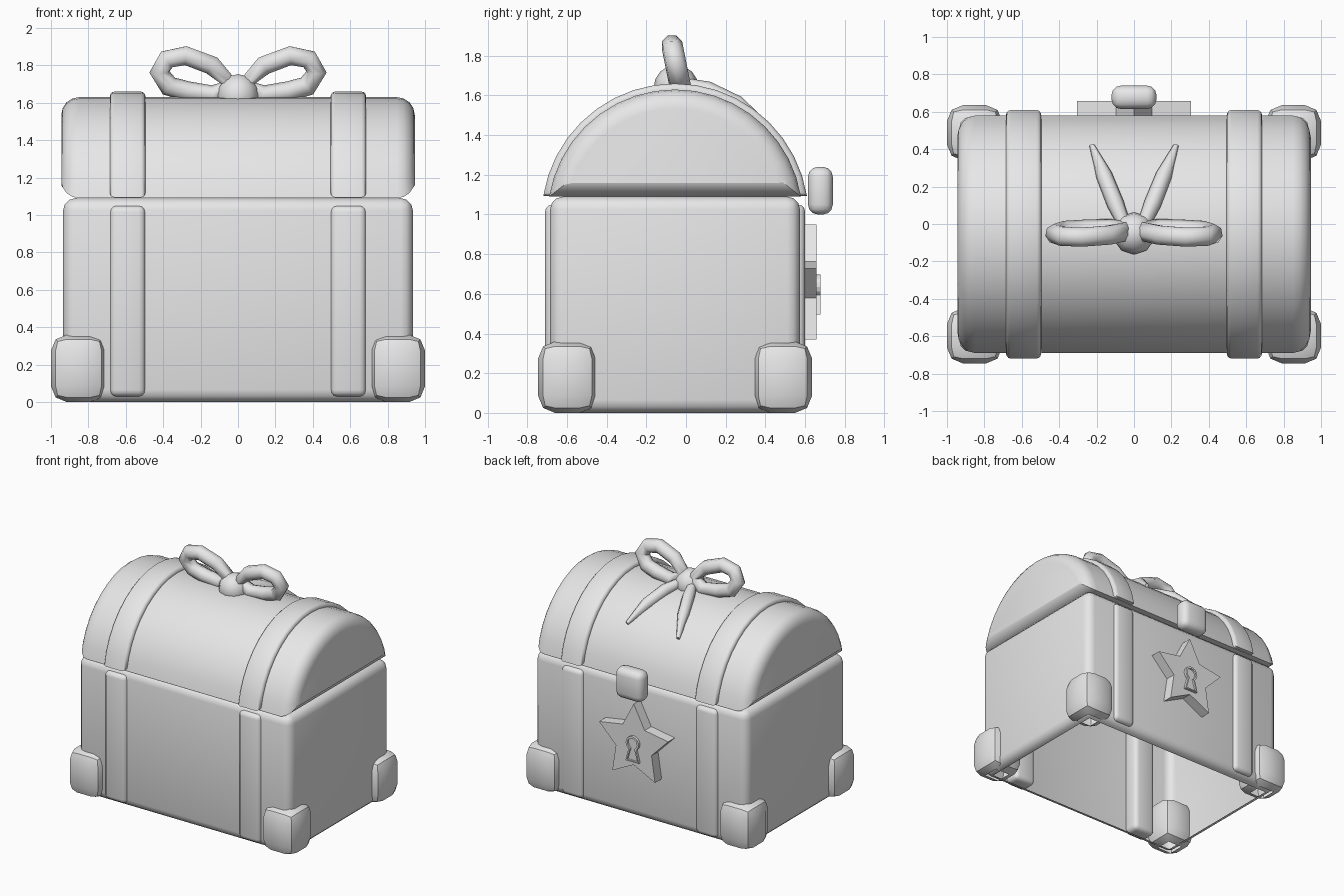
import bpy, bmesh, math
from mathutils import Vector

cube = bpy.data.objects.get("Cube")
if cube:
    bpy.data.objects.remove(cube, do_unlink=True)

grey = bpy.data.materials.new("light grey")
grey.use_nodes = True
grey.diffuse_color = (0.8, 0.8, 0.8, 1)
grey.node_tree.nodes["Principled BSDF"].inputs["Base Color"].default_value = (0.8, 0.8, 0.8, 1)

MID_Y = -0.055      # depth centre of the chest
ARC_Z = 0.987       # centre height of the lid arc
LID_Z = 1.09


def add_object(name, mesh, angle=40):
    mesh.materials.clear()
    mesh.materials.append(grey)
    obj = bpy.data.objects.new(name, mesh)
    bpy.context.collection.objects.link(obj)
    bpy.ops.object.select_all(action="DESELECT")
    obj.select_set(True)
    bpy.context.view_layer.objects.active = obj
    bpy.ops.object.shade_smooth_by_angle(angle=math.radians(angle))
    return obj


def finish(name, bm, angle=40):
    bmesh.ops.recalc_face_normals(bm, faces=bm.faces[:])
    mesh = bpy.data.meshes.new(name)
    bm.to_mesh(mesh)
    bm.free()
    return add_object(name, mesh, angle)


def rounded_box(name, low, high, bevel, segments=3, open_bottom=False):
    low, high = Vector(low), Vector(high)
    bm = bmesh.new()
    bmesh.ops.create_cube(bm, size=1)
    for v in bm.verts:
        v.co = (low + high) / 2 + v.co * (high - low)
    bmesh.ops.bevel(bm, geom=bm.edges[:], offset=bevel, segments=segments,
                    profile=0.5, affect="EDGES")
    bmesh.ops.recalc_face_normals(bm, faces=bm.faces[:])
    if open_bottom:
        base = [f for f in bm.faces if f.normal.z < -0.99]
        bmesh.ops.delete(bm, geom=base, context="FACES")
    return finish(name, bm)


def prism(points, push):
    bm = bmesh.new()
    face = bm.faces.new([bm.verts.new(p) for p in points])
    ext = bmesh.ops.extrude_face_region(bm, geom=[face], use_keep_orig=True)
    moved = [g for g in ext["geom"] if isinstance(g, bmesh.types.BMVert)]
    bmesh.ops.translate(bm, verts=moved, vec=push)
    bmesh.ops.recalc_face_normals(bm, faces=bm.faces[:])
    return bm


def arched(name, x0, x1, radius, bottom, bevel, segments):
    # Arc section, extruded sideways, with rounded rims on both ends
    start = math.asin((bottom - ARC_Z) / radius)
    steps = 18
    points = []
    for i in range(steps + 1):
        a = start + (math.pi - 2 * start) * i / steps
        points.append((x0, MID_Y + radius * math.cos(a), ARC_Z + radius * math.sin(a)))
    bm = prism(points, (x1 - x0, 0, 0))
    rims = [e for e in bm.edges if abs(e.verts[0].co.x - e.verts[1].co.x) < 1e-5]
    bmesh.ops.bevel(bm, geom=rims, offset=bevel, segments=segments,
                    profile=0.5, affect="EDGES")
    return finish(name, bm)


def tube(name, points, radii, depth, cyclic=False):
    curve = bpy.data.curves.new(name, "CURVE")
    curve.dimensions = "3D"
    curve.bevel_depth = depth
    curve.bevel_resolution = 2
    curve.use_fill_caps = True
    spline = curve.splines.new("POLY")
    spline.points.add(len(points) - 1)
    for p, co, r in zip(spline.points, points, radii):
        p.co = (*co, 1)
        p.radius = r
    spline.use_cyclic_u = cyclic
    path = bpy.data.objects.new(name + "_path", curve)
    bpy.context.collection.objects.link(path)
    graph = bpy.context.evaluated_depsgraph_get()
    mesh = bpy.data.meshes.new_from_object(path.evaluated_get(graph))
    bpy.data.objects.remove(path, do_unlink=True)
    return add_object(name, mesh, 60)


# Chest body and arched lid
rounded_box("chest_body", (-0.935, -0.685, 0), (0.935, 0.575, LID_Z), 0.065, 3, True)
arched("lid", -0.945, 0.945, 0.643, LID_Z, 0.095, 4)

# Straps, corner feet, bow loops and ribbon tails on each side
for side, s in (("left", 1), ("right", -1)):
    xs = sorted((s * 0.495, s * 0.685))
    arched(side + "_lid_strap", xs[0], xs[1], 0.673, LID_Z + 0.004, 0.025, 3)
    for end, y0, y1 in (("front", -0.71, -0.57), ("back", 0.46, 0.6)):
        rounded_box(f"{side}_{end}_strap", (xs[0], y0, 0.03), (xs[1], y1, 1.05), 0.035)

    fx = sorted((s * 0.705, s))
    for end, y0, y1 in (("front", -0.745, -0.45), ("back", 0.34, 0.635)):
        rounded_box(f"{side}_{end}_foot", (fx[0], y0, 0), (fx[1], y1, 0.36), 0.085, 2, True)

    loop = [(0.04, 1.70), (0.14, 1.80), (0.28, 1.852), (0.38, 1.832),
            (0.42, 1.765), (0.37, 1.69), (0.27, 1.66), (0.13, 1.64)]
    tube(side + "_bow_loop", [(s * x, -0.03 - 0.2 * (z - 1.65), z) for x, z in loop],
         [1] * len(loop), 0.055, True)

    tail = [(0.04, -0.03, 1.66), (0.10, 0.11, 1.625), (0.16, 0.26, 1.555), (0.225, 0.42, 1.44)]
    tube(side + "_ribbon_tail", [(s * x, y, z) for x, y, z in tail],
         [0.7, 1, 0.95, 0.3], 0.046)

# Bow knot
bm = bmesh.new()
bmesh.ops.create_uvsphere(bm, u_segments=10, v_segments=8, radius=0.113)
bmesh.ops.translate(bm, verts=bm.verts[:], vec=(0, -0.05, 1.64))
finish("bow_knot", bm, 60)

# Clasp on the back of the lid
rounded_box("clasp", (-0.12, 0.615, 1.0), (0.12, 0.74, 1.24), 0.05)

# Star plate
star = []
for i in range(10):
    r = 0.32 if i % 2 == 0 else 0.165
    a = math.pi / 2 + i * math.pi / 5
    star.append((r * math.cos(a), 0.55, 0.63 + r * math.sin(a)))
finish("star_plate", prism(star, (0, 0.108, 0)), 20)

# Raised keyhole with a sunken middle
hole = [(0.058, 0.65, 0.495)]
for i in range(13):
    a = math.radians(-55 + 290 * i / 12)
    hole.append((0.057 * math.cos(a), 0.65, 0.64 + 0.057 * math.sin(a)))
hole.append((-0.058, 0.65, 0.495))
bm = prism(hole, (0, 0.028, 0))
front = [f for f in bm.faces if f.normal.y > 0.99]
bmesh.ops.inset_region(bm, faces=front, thickness=0.015)
ext = bmesh.ops.extrude_face_region(bm, geom=front)
sunk = [g for g in ext["geom"] if isinstance(g, bmesh.types.BMVert)]
bmesh.ops.translate(bm, verts=sunk, vec=(0, -0.015, 0))
bmesh.ops.delete(bm, geom=[f for f in front if f.is_valid], context="FACES")
finish("keyhole", bm, 20)
